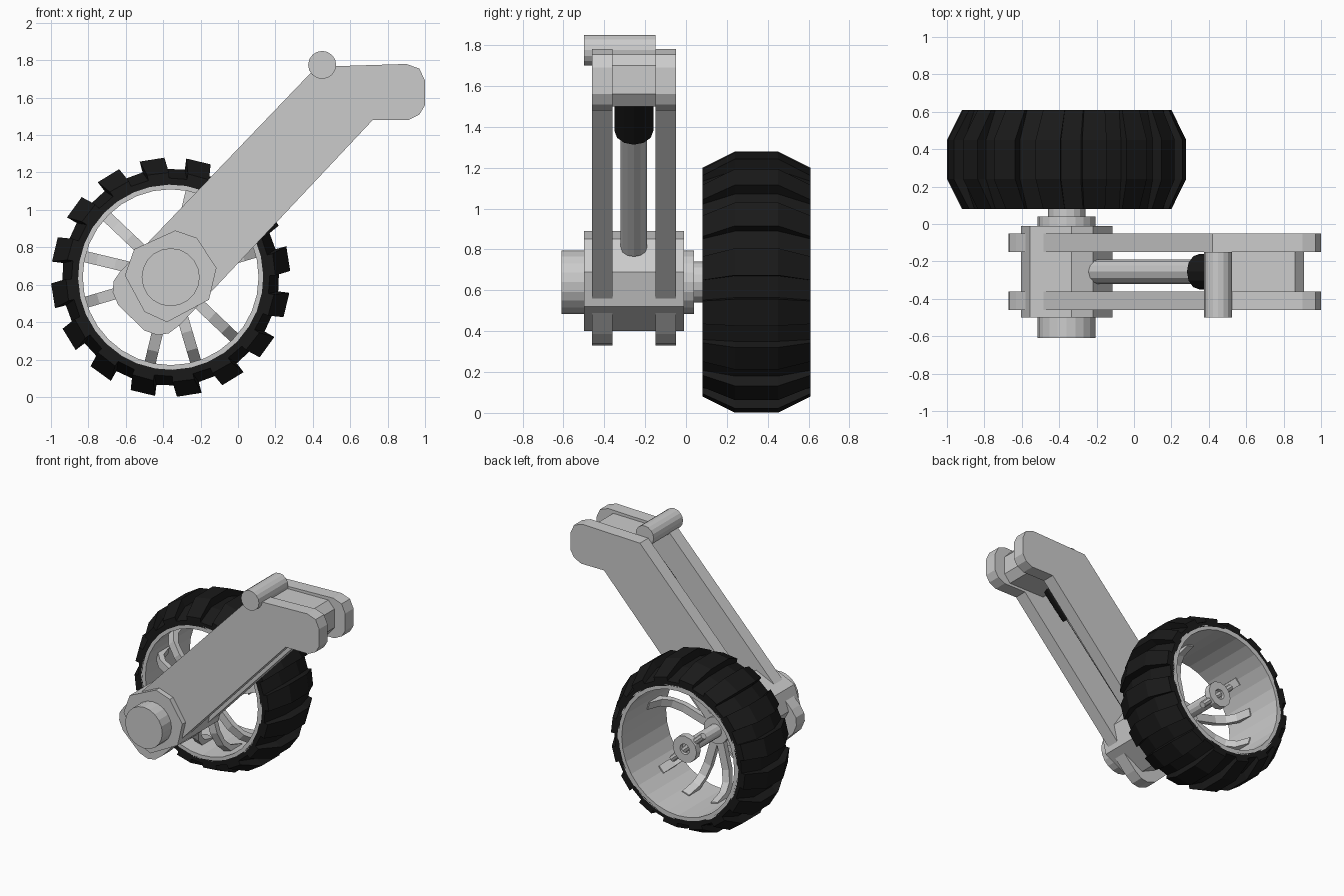
import bpy, bmesh
from math import sin, cos, radians, pi
from mathutils import Vector

if "Cube" in bpy.data.objects:
    bpy.data.objects.remove(bpy.data.objects["Cube"])

CX, CZ = -0.36, 0.64          # wheel axis
black = bpy.data.materials.new("rubber_black")
black.diffuse_color = (0.01, 0.01, 0.01, 1)
black.use_nodes = True
black.node_tree.nodes["Principled BSDF"].inputs["Base Color"].default_value = black.diffuse_color


def make(name, bm, mat=None):
    bmesh.ops.recalc_face_normals(bm, faces=bm.faces)
    me = bpy.data.meshes.new(name)
    bm.to_mesh(me)
    bm.free()
    ob = bpy.data.objects.new(name, me)
    bpy.context.collection.objects.link(ob)
    if mat:
        me.materials.append(mat)
    return ob


def loft(bm, rings, closed=False):
    """Skin equal-length rings of points; cap the ends unless closed."""
    vs = [[bm.verts.new(p) for p in r] for r in rings]
    n = len(vs[0])
    pairs = list(zip(vs, vs[1:])) + ([(vs[-1], vs[0])] if closed else [])
    for a, b in pairs:
        for i in range(n):
            j = (i + 1) % n
            bm.faces.new((a[i], a[j], b[j], b[i]))
    if not closed:
        bm.faces.new(vs[0])
        bm.faces.new(vs[-1])


def prism(name, pts, y0, y1):
    bm = bmesh.new()
    loft(bm, [[(x, y, z) for x, z in pts] for y in (y0, y1)])
    return make(name, bm)


def ring(r, y, n=32, cx=CX, cz=CZ):
    return [(cx + r * cos(2 * pi * i / n), y, cz + r * sin(2 * pi * i / n)) for i in range(n)]


def disc(name, r, y0, y1, n=20, cx=CX, cz=CZ):
    return prism(name, [(p[0], p[2]) for p in ring(r, 0, n, cx, cz)], y0, y1)


def rod(name, a, b, r, n=12, mat=None):
    a, b = Vector(a), Vector(b)
    q = (b - a).to_track_quat('Z', 'Y')
    bm = bmesh.new()
    loft(bm, [[p + q @ Vector((r * cos(2 * pi * i / n), r * sin(2 * pi * i / n), 0))
               for i in range(n)] for p in (a, b)])
    return make(name, bm, mat)


# tyre: toothed rings lofted across the width, closed through the bore
def tooth_ring(y, low, high, skew):
    pts = []
    for k in range(16):
        a = 97 + 22.5 * k + skew
        for off, r in ((-6, low), (-6, high), (6, high), (6, low)):
            t = radians(a + off)
            pts.append((CX + r * cos(t), y, CZ + r * sin(t)))
    return pts


bm = bmesh.new()
loft(bm, [tooth_ring(*s) for s in (
    (0.08, 0.495, 0.495, 0), (0.08, 0.53, 0.56, 0), (0.24, 0.58, 0.64, 2),
    (0.45, 0.58, 0.64, 2), (0.61, 0.53, 0.56, 0), (0.61, 0.495, 0.495, 0))], closed=True)
make("tyre", bm, black)

# wheel rim
bm = bmesh.new()
loft(bm, [ring(0.47, 0.08), ring(0.505, 0.08), ring(0.505, 0.61), ring(0.47, 0.61)], closed=True)
make("rim", bm)

# curved spokes in three groups of three
path = [(0.48, 0.33), (0.45, 0.21), (0.39, 0.15), (0.3, 0.12), (0.06, 0.12)]
normals = [(0.02, 0), (0.02, 0.008), (0.014, 0.014), (0.005, 0.02), (0, 0.02)]
bm = bmesh.new()
for group in range(3):
    for k in (-1, 0, 1):
        t = radians(46.5 + 120 * group + 30 * k)
        rings = []
        for (r, y), (dr, dy) in zip(path, normals):
            # inside face looks towards the hub and the rear
            rings.append([(CX + (r + s * dr) * cos(t) - w * sin(t), y - s * dy,
                           CZ + (r + s * dr) * sin(t) + w * cos(t))
                          for s, w in ((-1, -0.03), (1, -0.03), (1, 0.03), (-1, 0.03))])
        loft(bm, rings)
make("spokes", bm)

# axle, washer, hub end and cross pin
disc("axle", 0.10, -0.02, 0.16, 16)
disc("axle_core", 0.05, 0.1, 0.5, 12)
disc("washer", 0.155, -0.02, 0.04)
bm = bmesh.new()
loft(bm, [ring(0.04, 0.48, 12), ring(0.1, 0.48, 12), ring(0.1, 0.53, 12), ring(0.04, 0.53, 12)], closed=True)
make("hub_flange", bm)
d = Vector((0.13, 0, -0.12))
c = Vector((CX, 0.49, CZ))
rod("cross_pin", c - d, c + d, 0.025, 8)

# axle housing and front cap
prism("axle_housing", [(-0.335, 0.89), (-0.22, 0.85), (-0.115, 0.69), (-0.155, 0.52), (-0.38, 0.4),
                       (-0.5, 0.455), (-0.605, 0.65), (-0.555, 0.79)], -0.5, -0.01)
disc("axle_cap", 0.155, -0.61, -0.49)

# pair of bent side plates
plate = [(0.42, 1.765), (0.9, 1.78), (0.97, 1.755), (1.0, 1.69), (1.0, 1.56), (0.97, 1.51),
         (0.91, 1.48), (0.72, 1.48), (-0.31, 0.385), (-0.37, 0.34), (-0.43, 0.33), (-0.5, 0.355),
         (-0.64, 0.49), (-0.67, 0.56), (-0.665, 0.62), (-0.63, 0.67)]
for side, y in (("front", -0.46), ("rear", -0.15)):
    prism("side_plate_" + side, plate, y, y + 0.1)

# spacer block and top pin
prism("end_block", [(0.52, 1.75), (0.86, 1.755), (0.91, 1.7), (0.91, 1.56), (0.86, 1.5), (0.55, 1.5)],
      -0.36, -0.15)
disc("top_pin", 0.075, -0.5, -0.15, 16, 0.45, 1.775)

# damper between the plates
rod("damper_shaft", (-0.2, -0.255, 0.81), (0.4, -0.255, 1.43), 0.065)
rod("damper_sleeve", (0.35, -0.255, 1.38), (0.58, -0.255, 1.61), 0.095, 12, black)
